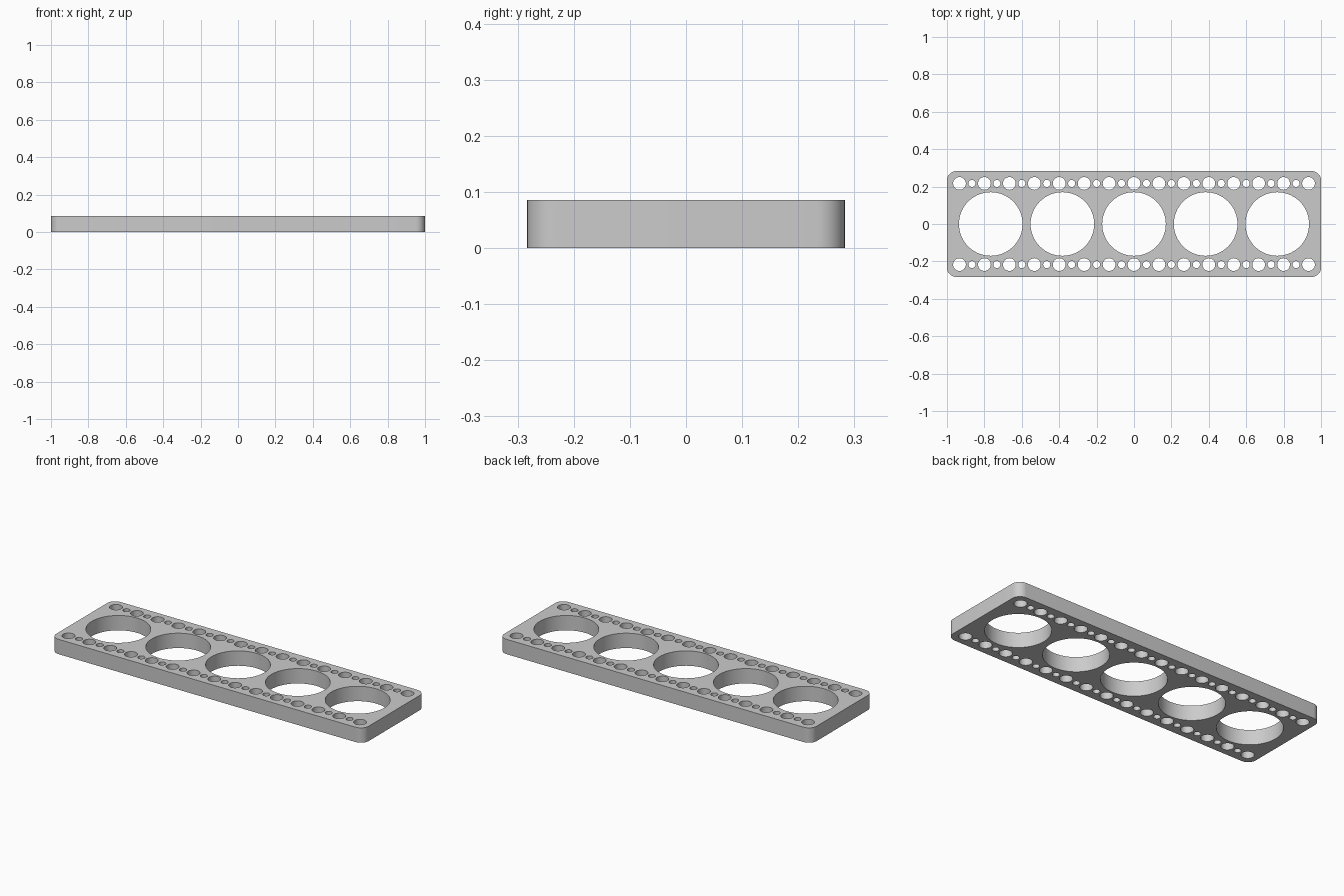
import bpy
import bmesh
import math
from mathutils import Matrix

LENGTH, WIDTH, HEIGHT = 2.0, 0.566, 0.086
CORNER = 0.05

default = bpy.data.objects.get("Cube")
if default:
    bpy.data.objects.remove(default, do_unlink=True)


def make_object(name, bm):
    bmesh.ops.recalc_face_normals(bm, faces=bm.faces)
    mesh = bpy.data.meshes.new(name)
    bm.to_mesh(mesh)
    bm.free()
    obj = bpy.data.objects.new(name, mesh)
    bpy.context.collection.objects.link(obj)
    return obj


def add_hole(bm, x, y, radius, segments):
    bmesh.ops.create_cone(bm, cap_ends=True, segments=segments,
                          radius1=radius, radius2=radius, depth=HEIGHT * 2,
                          matrix=Matrix.Translation((x, y, HEIGHT / 2)))


# Plate body: rounded rectangle pulled up
bm = bmesh.new()
outline = []
steps = 10
for quarter, (sx, sy) in enumerate([(1, 1), (-1, 1), (-1, -1), (1, -1)]):
    cx = sx * (LENGTH / 2 - CORNER)
    cy = sy * (WIDTH / 2 - CORNER)
    for i in range(steps + 1):
        a = math.pi / 2 * (quarter + i / steps)
        outline.append(bm.verts.new((cx + CORNER * math.cos(a),
                                     cy + CORNER * math.sin(a), 0)))
base = bm.faces.new(outline)
top = bmesh.ops.extrude_face_region(bm, geom=[base], use_keep_orig=True)
bmesh.ops.translate(bm, vec=(0, 0, HEIGHT),
                    verts=[v for v in top["geom"] if isinstance(v, bmesh.types.BMVert)])
plate = make_object("perforated_plate", bm)

# Hole cutters: five large bores, and two edge rows of alternating sizes
bm = bmesh.new()
for i in range(-2, 3):
    add_hole(bm, i * 0.383, 0, 0.17, 64)
pitch = 0.1333
for y in (-0.217, 0.217):
    for i in range(-7, 8):
        add_hole(bm, i * pitch, y, 0.034, 32)
    for i in range(-7, 7):
        add_hole(bm, (i + 0.5) * pitch, y, 0.019, 24)
cutter = make_object("hole_cutter", bm)
cutter.hide_render = True

# Cut the holes and drop the cutter
cut = plate.modifiers.new("holes", 'BOOLEAN')
cut.operation = 'DIFFERENCE'
cut.solver = 'EXACT'
cut.object = cutter
bpy.ops.object.select_all(action='DESELECT')
plate.select_set(True)
bpy.context.view_layer.objects.active = plate
bpy.ops.object.modifier_apply(modifier=cut.name)
bpy.data.objects.remove(cutter, do_unlink=True)

# Single grey finish
grey = bpy.data.materials.new("light_grey")
grey.use_nodes = True
colour = (0.6, 0.6, 0.6, 1)
grey.diffuse_color = colour
grey.node_tree.nodes["Principled BSDF"].inputs["Base Color"].default_value = colour
plate.data.materials.clear()
plate.data.materials.append(grey)
bpy.ops.object.shade_smooth_by_angle(angle=math.radians(30))
